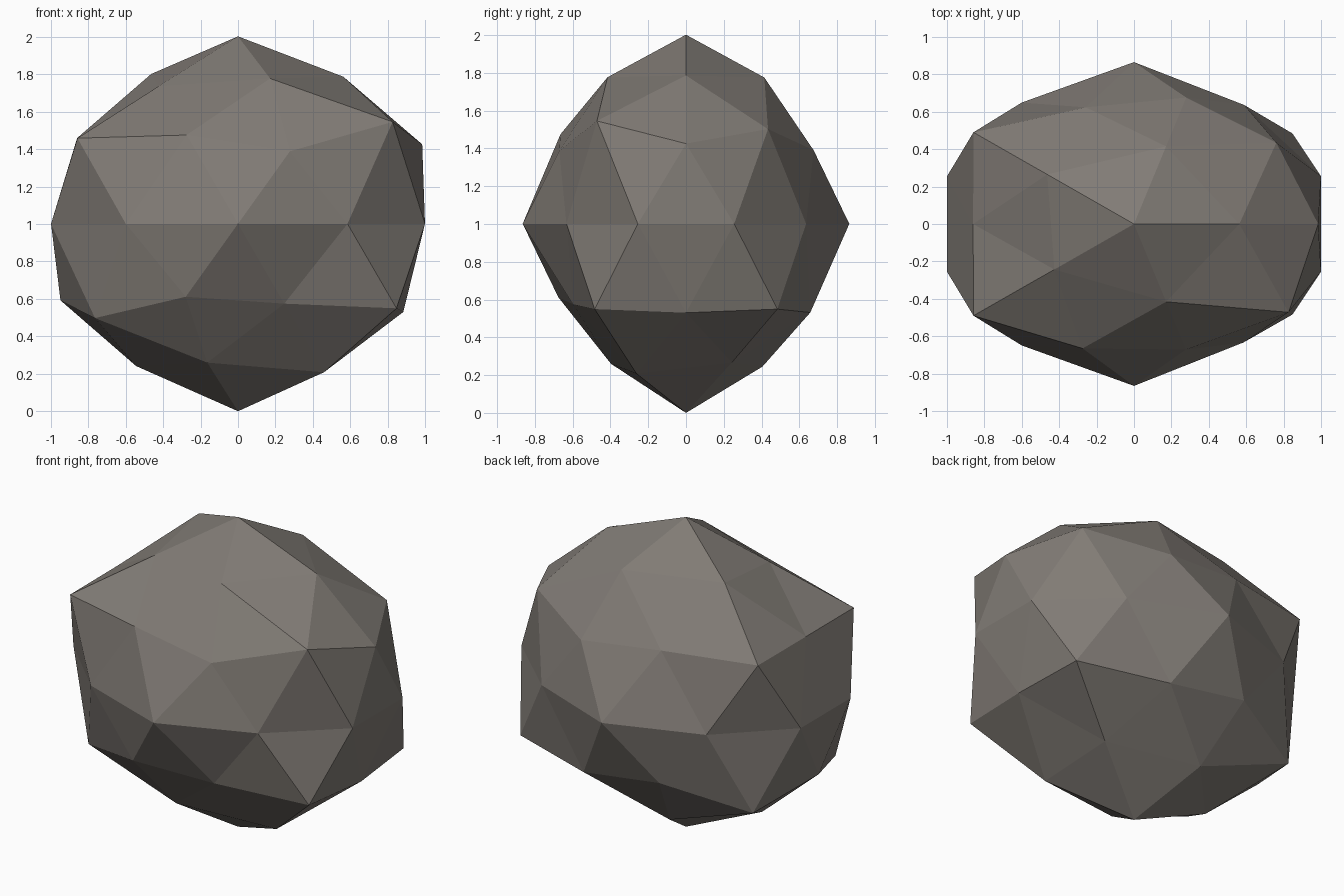
import bpy, bmesh, math
from mathutils import Vector

default_cube = bpy.data.objects.get("Cube")
if default_cube:
    bpy.data.objects.remove(default_cube, do_unlink=True)

# Stone material
stone = bpy.data.materials.new("warm_grey_stone")
stone.use_nodes = True
stone_colour = (0.22, 0.2, 0.18, 1)
stone.diffuse_color = stone_colour
shader = next(node for node in stone.node_tree.nodes if node.type == 'BSDF_PRINCIPLED')
shader.inputs["Base Color"].default_value = stone_colour
shader.inputs["Roughness"].default_value = 0.9

# Bulge of each corner, ring by ring from top to bottom, anticlockwise from +x
bulges = [
    [1.16],
    [1.07, 1.055, 1.09, 1, 1.057],
    [1.105, .98, 1.01, 1.045, 1.2],
    [1.1, 1.01, 1.185, 1.185, 1.003],
    [1.05, 1, 1.1, 1.02, 1.05, 1.05, 1.02, 1.1, .995, 1.05],
    [1.17, 1.005, 1.06, 1.01, 1.17],
    [1.038, 1.035, 1.16, 1.11, .94],
    [1, 1.03, 1.035, 1.01, 1.08],
    [1.16],
]
squash = Vector((1, .786, .863))


def azimuth(vert):
    return round(math.degrees(math.atan2(vert.co.y, vert.co.x))) % 360


# Boulder: low-poly sphere, squashed and bulged
bm = bmesh.new()
bmesh.ops.create_icosphere(bm, subdivisions=2, radius=1)
rings = {}
for vert in bm.verts:
    rings.setdefault(round(vert.co.z, 2) + 0.0, []).append(vert)
for height, ring_bulges in zip(sorted(rings, reverse=True), bulges):
    for vert, bulge in zip(sorted(rings[height], key=azimuth), ring_bulges):
        vert.co = vert.co * squash * bulge

# Rest the boulder on the ground
lowest = min(vert.co.z for vert in bm.verts)
bmesh.ops.translate(bm, verts=bm.verts, vec=(0, 0, -lowest))
for face in bm.faces:
    face.smooth = False

mesh = bpy.data.meshes.new("boulder")
bm.to_mesh(mesh)
bm.free()
mesh.materials.append(stone)
boulder = bpy.data.objects.new("boulder", mesh)
bpy.context.collection.objects.link(boulder)
